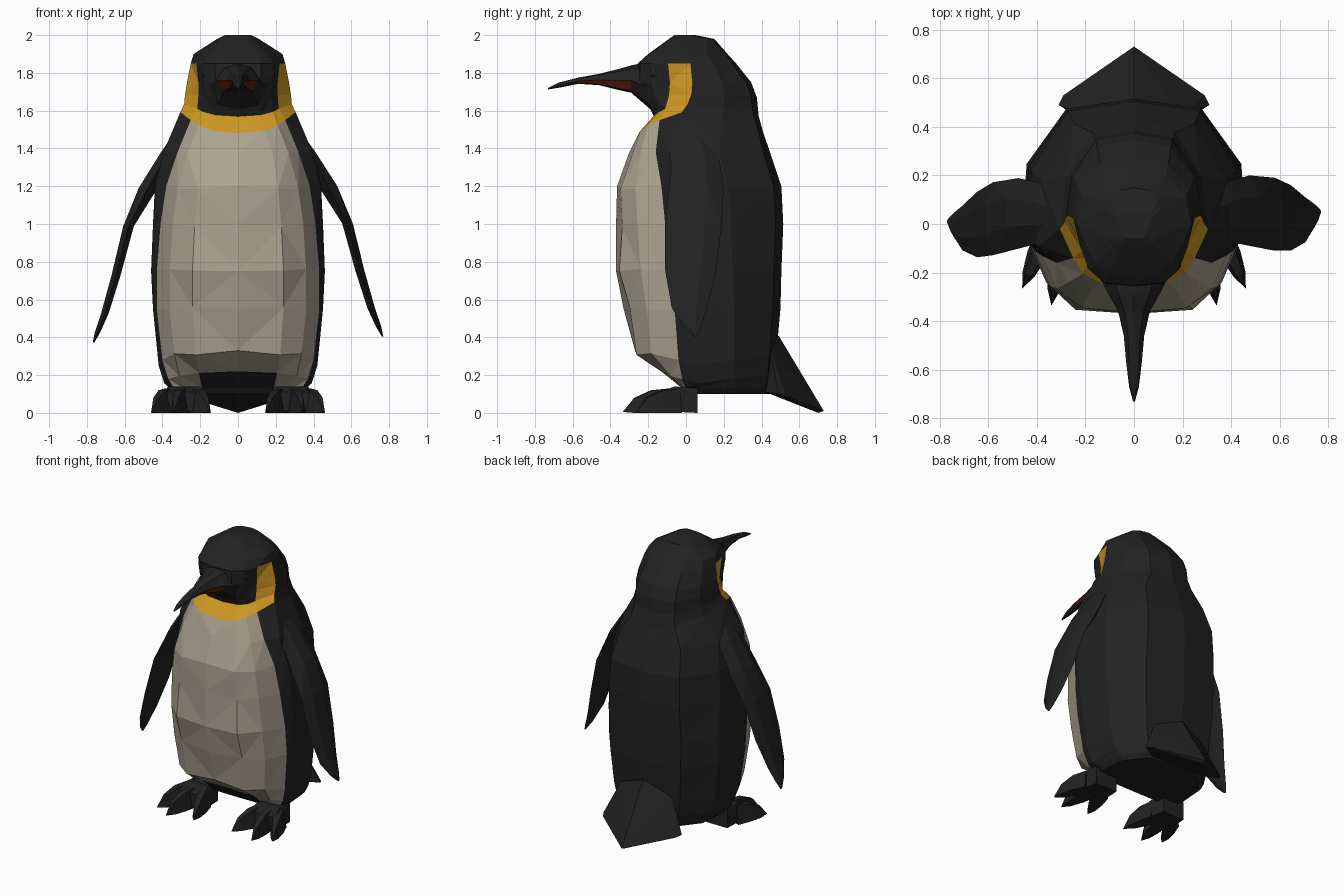
import bpy, bmesh, random
from mathutils import Vector

random.seed(4)
cube = bpy.data.objects.get("Cube")
if cube:
    bpy.data.objects.remove(cube)


def material(name, r, g, b):
    mat = bpy.data.materials.new(name)
    mat.use_nodes = True
    mat.diffuse_color = (r, g, b, 1)
    bsdf = mat.node_tree.nodes["Principled BSDF"]
    bsdf.inputs["Base Color"].default_value = (r, g, b, 1)
    bsdf.inputs["Roughness"].default_value = 0.9
    return mat


BLACK, CREAM, GOLD, RED = range(4)
palette = [
    material("charcoal black", .016, .016, .016),
    material("belly cream", .41, .37, .285),
    material("neck gold", .62, .31, .016),
    material("beak red", .10, .012, .003),
]


def finish(name, bm, mirrored=False):
    """Turn a bmesh into a flat shaded object, optionally mirrored in x."""
    bmesh.ops.recalc_face_normals(bm, faces=bm.faces)
    bmesh.ops.triangulate(bm, faces=bm.faces)
    mesh = bpy.data.meshes.new(name)
    bm.to_mesh(mesh)
    bm.free()
    for mat in palette:
        mesh.materials.append(mat)
    obj = bpy.data.objects.new(name, mesh)
    bpy.context.collection.objects.link(obj)
    if mirrored:
        mod = obj.modifiers.new("Mirror", "MIRROR")
        mod.use_mirror_merge = False


def loft(name, rings, paint=lambda ring, column: BLACK):
    """Skin closed rings of points and cap both ends."""
    bm = bmesh.new()
    loops = [[bm.verts.new(p) for p in ring] for ring in rings]
    count = len(loops[0])
    for r in range(len(loops) - 1):
        low, high = loops[r], loops[r + 1]
        for c in range(count):
            n = (c + 1) % count
            face = bm.faces.new((low[c], low[n], high[n], high[c]))
            face.material_index = paint(r, min(c, count - 1 - c))
    bm.faces.new(loops[0])
    bm.faces.new(loops[-1])
    finish(name, bm)


def hull(name, points, mirrored=False):
    """Wrap a convex skin around a few points."""
    bm = bmesh.new()
    for p in points:
        bm.verts.new(p)
    result = bmesh.ops.convex_hull(bm, input=bm.verts)
    spare = [v for v in result["geom_interior"] if isinstance(v, bmesh.types.BMVert)]
    bmesh.ops.delete(bm, geom=spare, context="VERTS")
    finish(name, bm, mirrored)


def close_ring(half):
    """Complete a half ring that runs from centre line to centre line."""
    return half + [(-x, y, z) for x, y, z in reversed(half[1:-1])]


# Body and head: height, half width, front, back, belly edge x and y, side lift
sections = [
    (.10, .33, 0, .44, .28, .02, 0),
    (.13, .36, -.02, .46, .34, 0, 0),
    (.22, .39, -.13, .47, .37, -.02, -.04),
    (.33, .42, -.27, .48, .40, -.04, -.05),
    (.55, .45, -.33, .50, .43, -.06, 0),
    (.75, .46, -.37, .505, .43, -.08, 0),
    (1.0, .45, -.37, .515, .41, -.11, 0),
    (1.2, .44, -.365, .505, .38, -.13, 0),
    (1.38, .395, -.30, .445, .32, -.16, 0),
    (1.48, .305, -.25, .41, .25, -.14, .07),
    (1.57, .285, -.17, .385, .215, -.11, .04),
    (1.67, .28, -.22, .375, .21, -.09, .01),
    (1.75, .27, -.26, .345, .21, -.085, 0),
    (1.85, .25, -.255, .265, .22, -.095, 0),
    (1.90, .235, -.20, .22, .18, -.12, 0),
    (1.98, .11, -.09, .15, .09, -.06, 0),
    (2.0, .07, -.06, .05, .05, -.04, 0),
]
COLLAR = 9


def body_ring(index):
    z, w, front, back, ex, ey, lift = sections[index]
    trunk = index < COLLAR
    side = min(ey + (.07 if trunk else .12), back * .45)
    depth = ey - front
    bump = .016 if trunk and index > 2 else 0
    dent = lambda: random.uniform(-bump, bump)
    half = [
        (0, front, z),
        (ex * .56, front + depth * .08 + dent(), z + lift * .2 + dent()),
        (ex * .84, front + depth * .42 + dent(), z + lift * .6 + dent()),
        (ex, ey, z + lift),
        (w, side, z + lift * 1.6),
        (w * (.96 if trunk else .91), (side + back) / 2, z + lift),
        (w * (.62 if trunk else .56), back * .92, z + lift * .5),
        (0, back, z),
    ]
    return close_ring(half)


def body_paint(ring, column):
    if ring == COLLAR:
        return GOLD if column <= 3 else BLACK
    if COLLAR < ring <= COLLAR + 3:
        return GOLD if column == 3 else BLACK
    if 0 < ring < COLLAR and column <= 2:
        return BLACK if ring == 1 and column == 0 else CREAM
    return BLACK


loft("body_and_head", [body_ring(i) for i in range(len(sections))], body_paint)

# Curved beak: y, top, bottom, half width
beak = []
for y, top, low, w in [
    (-.18, 1.86, 1.60, .16),
    (-.29, 1.84, 1.695, .105),
    (-.36, 1.82, 1.71, .065),
    (-.46, 1.795, 1.735, .042),
    (-.57, 1.775, 1.742, .032),
    (-.67, 1.75, 1.722, .02),
    (-.73, 1.72, 1.712, .004),
]:
    h = top - low
    beak.append(close_ring([
        (0, y, top), (w * .6, y, top - h * .12), (w, y, low + h * .45),
        (w * .7, y, low + h * .08), (0, y, low),
    ]))
loft("beak", beak, lambda r, c: RED if c == 2 and 1 <= r <= 3 else BLACK)

# Eyes
bm = bmesh.new()
bmesh.ops.create_icosphere(bm, subdivisions=2, radius=.03)
bmesh.ops.translate(bm, verts=bm.verts, vec=(.165, -.165, 1.80))
finish("eye", bm, mirrored=True)


def flipper(name, side, swing, drop):
    """Swing moves the tip along y and drop lowers it."""
    rings = []
    # Height, centre x, half thickness, front, back
    for z, x, t, front, back in [
        (1.52, .29, .02, -.02, .08),
        (1.38, .375, .035, -.07, .17),
        (1.20, .475, .05, -.09, .20),
        (1.0, .58, .028, -.11, .19),
        (.75, .645, .024, -.11, .16),
        (.55, .705, .02, -.075, .11),
        (.45, .745, .014, -.01, .08),
        (.40, .765, .004, .04, .06),
    ]:
        d = back - front
        reach = 1.52 - z
        outline = [(0, 0), (t, .3), (t, .7), (0, 1), (-t, .7), (-t, .3)]
        rings.append([
            (side * (x + dx), front + d * k + swing * reach, z - drop * reach)
            for dx, k in outline
        ])
    loft(name, rings)


flipper("left_flipper", 1, 0, -.005)
flipper("right_flipper", -1, -.035, .025)

# Kite shaped tail
tail = [(0, .49, .41), (0, .73, .01), (0, .42, .11), (0, .70, 0)]
for s in (-1, 1):
    tail += [(s * .19, .44, .36), (s * .29, .53, .09), (s * .31, .49, .10), (s * .2, .42, .11)]
hull("tail", tail)

# Feet: a sloping pad with three clawed toes
pad = [(x, y, z) for x in (.20, .37) for y, z in ((.06, 0), (.06, .13), (-.06, .14))]
pad += [(x, -.14, z) for x in (.18, .39) for z in (.01, .11)]
hull("foot_pad", pad, mirrored=True)

toes = {
    "inner": ((.225, -.06), (.15, -.29)),
    "middle": ((.30, -.08), (.34, -.335)),
    "outer": ((.36, -.04), (.46, -.265)),
}
for label, (heel, claw) in toes.items():
    start, tip = Vector((*heel, 0)), Vector((*claw, 0))
    run = tip - start
    across = Vector((-run.y, run.x, 0)).normalized()
    shape = [tip + Vector((0, 0, .005))]
    for along, wide, tall in ((0, .045, .13), (.4, .042, .12), (.75, .026, .08)):
        base = start + run * along
        for s in (-1, 1):
            shape.append(base + across * s * wide)
            shape.append(base + across * s * wide * .55 + Vector((0, 0, tall)))
    hull(label + "_toe", shape, mirrored=True)
